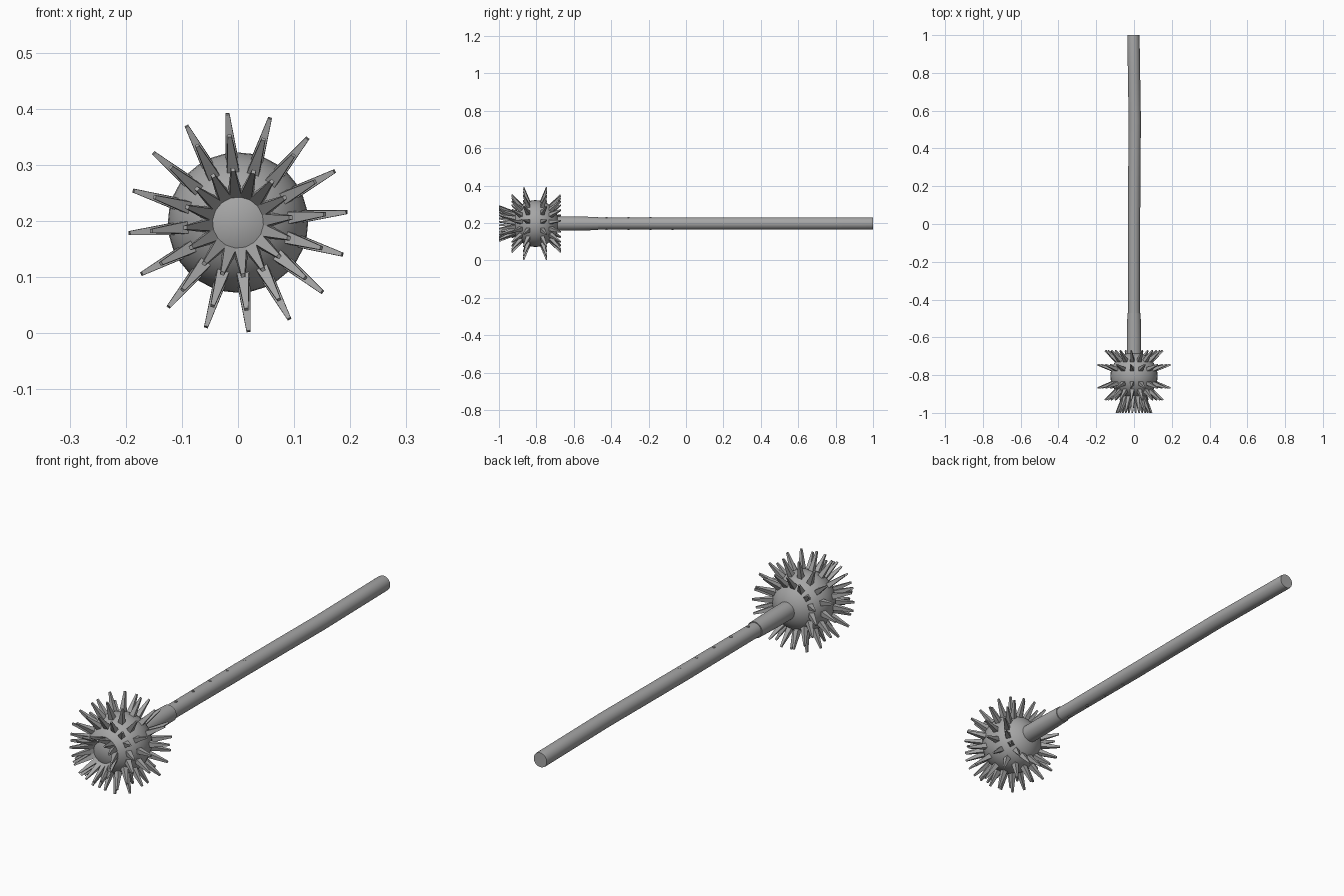
import bpy, bmesh, math
from mathutils import Vector, Matrix

cube = bpy.data.objects.get("Cube")
if cube:
    bpy.data.objects.remove(cube, do_unlink=True)

steel = bpy.data.materials.new("grey_steel")
GREY = (0.38, 0.38, 0.38, 1)
steel.diffuse_color = GREY
steel.use_nodes = True
steel.node_tree.nodes["Principled BSDF"].inputs["Base Color"].default_value = GREY

AXIS_Z = 0.197
HEAD = Vector((0, -0.805, AXIS_Z))
HEAD_R = 0.125


def finish(name, bm, smooth=True):
    bmesh.ops.recalc_face_normals(bm, faces=bm.faces)
    mesh = bpy.data.meshes.new(name)
    bm.to_mesh(mesh)
    bm.free()
    mesh.materials.append(steel)
    obj = bpy.data.objects.new(name, mesh)
    bpy.context.collection.objects.link(obj)
    if smooth:
        bpy.ops.object.select_all(action='DESELECT')
        obj.select_set(True)
        bpy.context.view_layer.objects.active = obj
        bpy.ops.object.shade_smooth_by_angle(angle=math.radians(35))
    return obj


def tube(name, stations, sides=32):
    """Capped round bar along y; stations are (y, radius, sideways shift)."""
    bm = bmesh.new()
    rings = []
    for y, r, dx in stations:
        ring = []
        for i in range(sides):
            a = math.tau * i / sides
            ring.append(bm.verts.new((dx + r * math.cos(a), y, AXIS_Z + r * math.sin(a))))
        rings.append(ring)
    for lo, hi in zip(rings, rings[1:]):
        for i in range(sides):
            j = (i + 1) % sides
            bm.faces.new((lo[i], lo[j], hi[j], hi[i]))
    bm.faces.new(rings[0])
    bm.faces.new(rings[-1])
    return finish(name, bm)


# Round head, poles along the shaft
bm = bmesh.new()
bmesh.ops.create_uvsphere(bm, u_segments=32, v_segments=20, radius=HEAD_R,
                          matrix=Matrix.Translation(HEAD) @ Matrix.Rotation(math.pi / 2, 4, 'X'))
finish("mace_head", bm)

# Five rings of blunt four-sided spikes: (latitude towards the back, tip distance)
bm = bmesh.new()
SPIKES = 16
BASE_R = HEAD_R - 0.012
for latitude, reach in ((-64, 0.216), (-39, 0.2), (-18, 0.204), (17, 0.204), (41, 0.205)):
    lat = math.radians(latitude)
    length = reach - BASE_R
    for i in range(SPIKES):
        a = math.radians(5.5) + math.tau * i / SPIKES
        around = Vector((-math.sin(a), 0, math.cos(a)))
        out = Vector((math.cos(a) * math.cos(lat), math.sin(lat), math.sin(a) * math.cos(lat)))
        turn = Matrix((around, out.cross(around), out)).transposed().to_4x4()
        place = Matrix.Translation(HEAD + out * (BASE_R + length / 2)) @ turn
        bmesh.ops.create_cone(bm, cap_ends=True, segments=4, radius1=0.0165, radius2=0.005,
                              depth=length,
                              matrix=place @ Matrix.Rotation(math.pi / 4, 4, 'Z'))
finish("head_spikes", bm, smooth=False)

# Long wooden-style shaft with a faint sideways bow, and the socket at the head
tube("shaft", [(-0.72, 0.031, 0), (-0.4, 0.031, 0), (0, 0.0325, 0), (0.3, 0.0325, 0.002),
               (0.55, 0.0325, 0.004), (0.8, 0.0325, 0), (0.99, 0.0325, -0.003),
               (1.0, 0.031, -0.003)])
tube("socket", [(-0.72, 0.038, 0), (-0.6, 0.038, 0), (-0.47, 0.035, 0)])

# Rivet pins passing through the shaft from top to bottom
bm = bmesh.new()
for i in range(5):
    spot = Vector((0, -0.425 + 0.1175 * i, AXIS_Z))
    bmesh.ops.create_cone(bm, cap_ends=True, segments=12, radius1=0.006, radius2=0.006,
                          depth=0.070 - 0.001 * i, matrix=Matrix.Translation(spot))
finish("rivets", bm)
